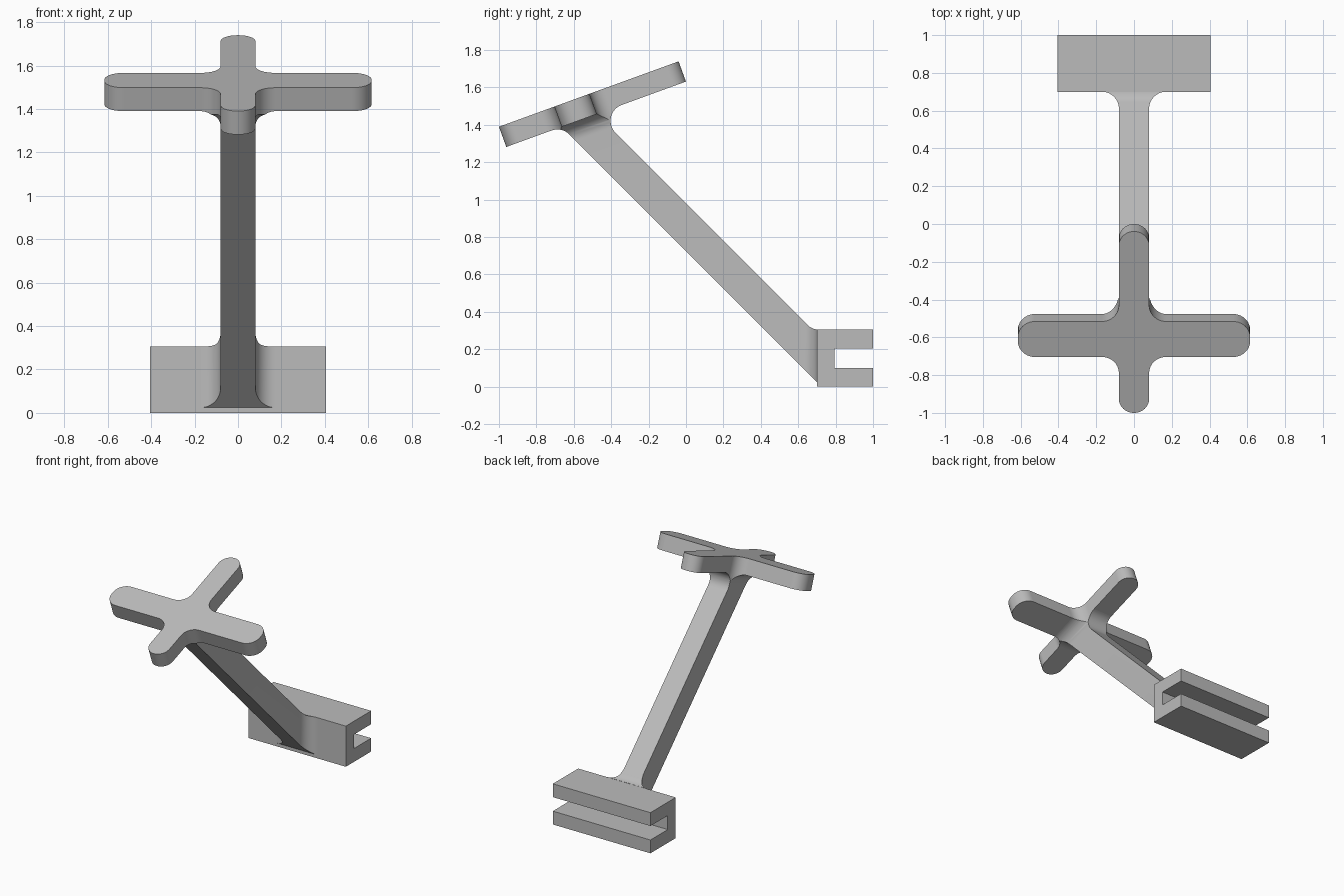
import bpy, bmesh, math
from mathutils import Vector

cube = bpy.data.objects.get("Cube")
if cube:
    bpy.data.objects.remove(cube, do_unlink=True)

grey = bpy.data.materials.new("plain_grey")
grey.use_nodes = True
GREY = (0.5, 0.5, 0.5, 1)
grey.diffuse_color = GREY
grey.node_tree.nodes["Principled BSDF"].inputs["Base Color"].default_value = GREY

R = 0.09             # blend radius
HALF = 0.08          # half width of the arm
TILT = math.radians(20)
THICK = 0.115
LENGTH = 1.022
S_LOW, S_HIGH = 0.315, 0.515    # crossbar range along the head
ALONG = Vector((0, math.cos(TILT), math.sin(TILT)))
DOWN = Vector((0, math.sin(TILT), -math.cos(TILT)))
ORIGIN = Vector((0, -1, 1.39))


def head_point(x, s, depth):
    return ORIGIN + Vector((x, 0, 0)) + ALONG * s + DOWN * depth


def finish(name, bm):
    bmesh.ops.recalc_face_normals(bm, faces=bm.faces)
    mesh = bpy.data.meshes.new(name)
    bm.to_mesh(mesh)
    bm.free()
    mesh.materials.append(grey)
    obj = bpy.data.objects.new(name, mesh)
    bpy.context.collection.objects.link(obj)
    return obj


def loft(name, rings, caps=True):
    bm = bmesh.new()
    loops = [[bm.verts.new(p) for p in ring] for ring in rings]
    n = len(loops[0])
    for a, b in zip(loops, loops[1:]):
        for i in range(n):
            j = (i + 1) % n
            bm.faces.new((a[i], a[j], b[j], b[i]))
    if caps:
        bm.faces.new(loops[0])
        bm.faces.new(loops[-1])
    return finish(name, bm)


def rounded(corners, steps=10):
    """Round each (x, y, radius) corner of a polygon with an arc."""
    out = []
    for i, (x, y, r) in enumerate(corners):
        p = Vector((x, y))
        a = (Vector(corners[i - 1][:2]) - p).normalized()
        b = (Vector(corners[(i + 1) % len(corners)][:2]) - p).normalized()
        centre = p + (a + b) * r     # all corners are square
        for k in range(steps + 1):
            t = math.pi / 2 * k / steps
            out.append(centre - b * r * math.cos(t) - a * r * math.sin(t))
    return out


def blend(d):
    """Inset of a quarter-round blend at distance d from the wall."""
    return math.sqrt(max(0, R * R - (R - min(d, R)) ** 2))


# Clamp: a block with a slot open to the rear
profile = [(0.7, 0), (1, 0), (1, 0.1), (0.795, 0.1),
           (0.795, 0.205), (1, 0.205), (1, 0.305), (0.7, 0.305)]
loft("clamp", [[(x, y, z) for y, z in profile] for x in (-0.405, 0.405)])

# Head: cross-shaped plate with rounded ends and inner corners
END = 0.615
half = [(HALF, 0, HALF - 0.001), (HALF, S_LOW, R), (END, S_LOW, R),
        (END, S_HIGH, R), (HALF, S_HIGH, R), (HALF, LENGTH, HALF - 0.001)]
outline = rounded(half + [(-x, s, r) for x, s, r in reversed(half)])


def head_prism(name, top, bottom):
    return loft(name, [[head_point(x, s, d) for x, s in outline] for d in (top, bottom)])


head = head_prism("head_cross", 0, THICK)

# Neck: the arm flares on all sides where it meets the head
SLOPE = 1 / math.tan(math.radians(65))
T_HIGH = R / math.tan(math.radians(32.5))
T_LOW = R / math.tan(math.radians(57.5))
NECK = T_HIGH * math.sin(math.radians(65))


def neck_ring(d):
    low = high = SLOPE * d
    if d < T_LOW * math.sin(math.radians(65)):
        low = -T_LOW + blend(d)
    if d < NECK:
        high = T_HIGH - math.sqrt(max(0, R * R - (R - d) ** 2))
    w = HALF + R - blend(d)
    a, b = S_LOW + low, S_HIGH + high
    return [head_point(x, s, THICK + d) for x, s in ((-w, a), (w, a), (w, b), (-w, b))]


depths = [R * (1 - math.cos(math.pi / 2 * k / 12)) for k in range(13)]
depths += [R + (NECK - R) * k / 4 for k in range(1, 5)]
neck = loft("neck", [neck_ring(d) for d in depths])
cutter = head_prism("neck_cutter", 0.05, 0.5)
cutter.hide_render = True
mod = neck.modifiers.new("trim", "BOOLEAN")
mod.operation = "INTERSECT"
mod.solver = "EXACT"
mod.object = cutter
bpy.context.view_layer.update()
graph = bpy.context.evaluated_depsgraph_get()
trimmed = bpy.data.meshes.new_from_object(neck.evaluated_get(graph))
neck.modifiers.clear()
neck.data = trimmed
bpy.data.objects.remove(cutter, do_unlink=True)

# Arm: sloped bar that flares into the front of the clamp
LOW, HIGH = 0.725, 0.981


def arm_ring(y):
    w = HALF + R - blend(0.7 - y)
    top = HIGH - y
    if y > 0.648:
        top = 0.395 - math.sqrt(R * R - (y - 0.712) ** 2)
    a, b = LOW - y, top
    return [(-w, y, a), (w, y, a), (w, y, b), (-w, y, b)]


stations = [0.7 - R * (1 - math.cos(math.pi / 2 * k / 12)) for k in range(13)]
loft("arm", [arm_ring(y) for y in stations] + [neck_ring(NECK)], caps=False)

# Smooth the rounded surfaces, keep the edges sharp
bpy.ops.object.select_all(action="DESELECT")
for name in ("head_cross", "neck", "arm"):
    obj = bpy.data.objects[name]
    obj.select_set(True)
    bpy.context.view_layer.objects.active = obj
bpy.ops.object.shade_smooth_by_angle(angle=math.radians(30))
